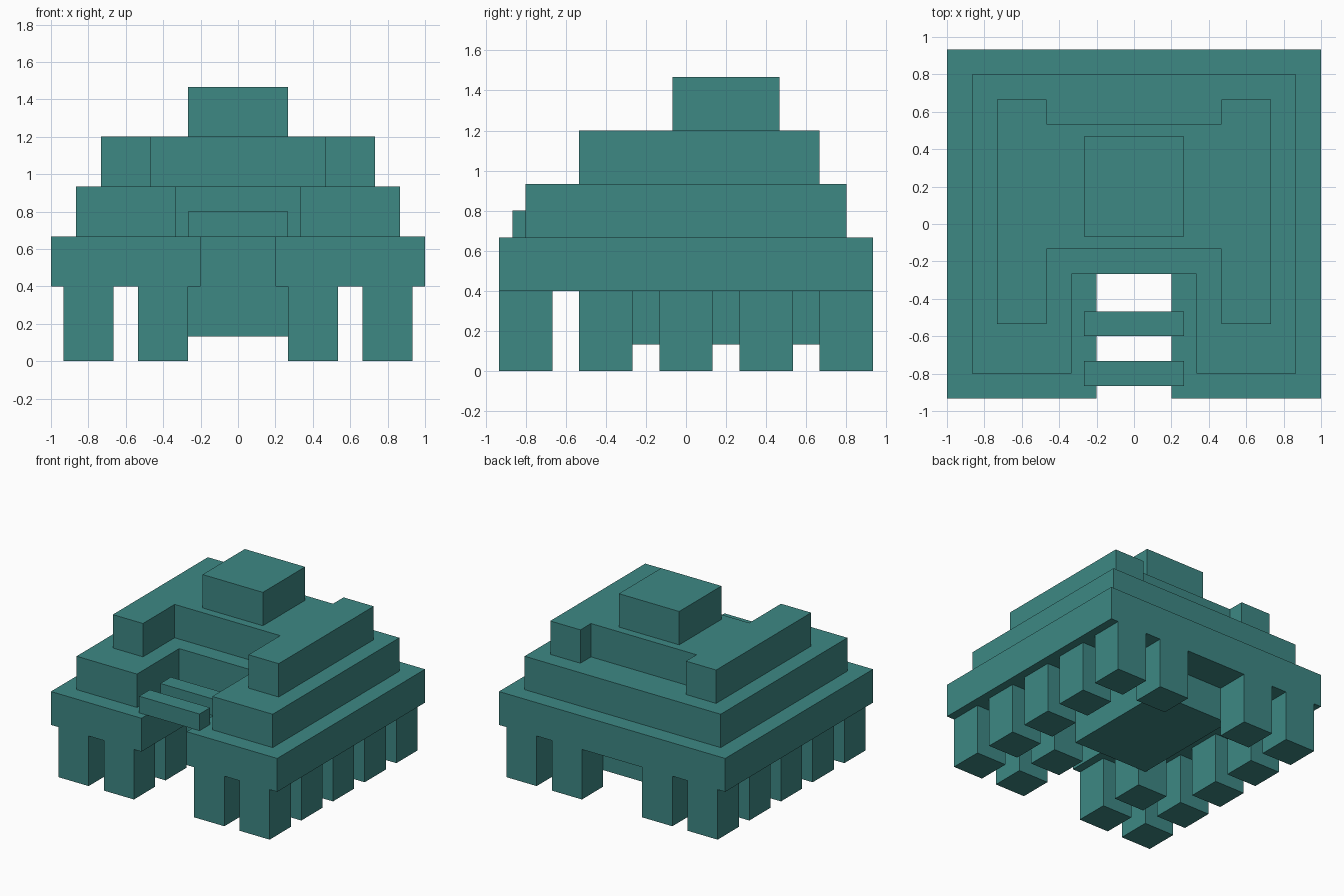
import bpy
import bmesh

if "Cube" in bpy.data.objects:
    bpy.data.objects.remove(bpy.data.objects["Cube"])

U = 1 / 15  # building grid step

teal = bpy.data.materials.new("teal")
teal.diffuse_color = (0.047, 0.246, 0.231, 1)
teal.use_nodes = True
teal.node_tree.nodes["Principled BSDF"].inputs["Base Color"].default_value = teal.diffuse_color


def prism(name, outline, z0, z1):
    """Extrude an outline (grid steps) from z0 to z1."""
    bm = bmesh.new()
    base = bm.faces.new([bm.verts.new((x * U, y * U, z0 * U)) for x, y in outline])
    top = bmesh.ops.extrude_face_region(bm, geom=[base])["geom"]
    verts = [v for v in top if isinstance(v, bmesh.types.BMVert)]
    bmesh.ops.translate(bm, verts=verts, vec=(0, 0, (z1 - z0) * U))
    bmesh.ops.recalc_face_normals(bm, faces=bm.faces[:])
    mesh = bpy.data.meshes.new(name)
    bm.to_mesh(mesh)
    bm.free()
    mesh.materials.append(teal)
    obj = bpy.data.objects.new(name, mesh)
    bpy.context.collection.objects.link(obj)
    return obj


def box(name, x0, x1, y0, y1, z0, z1):
    return prism(name, [(x0, y0), (x1, y0), (x1, y1), (x0, y1)], z0, z1)


def mirrored(half):
    """Complete a right-hand half outline across x = 0."""
    return half + [(-x, y) for x, y in reversed(half)]


# Stepped tiers, the lower two with an entrance notch at the front
prism("lower_tier", mirrored([(3, -4), (3, -14), (15, -14), (15, 14)]), 6, 10)
prism("middle_tier", mirrored([(5, -4), (5, -12), (13, -12), (13, 12)]), 10, 14)
prism("upper_tier", mirrored([(7, -2), (7, -8), (11, -8), (11, 10), (7, 10), (7, 8)]), 14, 18)
box("top_block", -4, 4, -1, 7, 18, 22)

# Bars bridging the entrance notch
for i, y in enumerate((-13, -9)):
    box(f"entrance_bar_{i + 1}", -4, 4, y, y + 2, 10, 12)

# Hanging core under the lower tier
box("core", -5, 5, -4, 10, 2, 6)

# Legs: a full outer row on each side, inner ones at the front and back
legs = [(12, y) for y in (-12, -6, 0, 6, 12)] + [(6, y) for y in (-12, -6, 12)]
for side, label in ((-1, "left"), (1, "right")):
    for i, (x, y) in enumerate(legs):
        cx = side * x
        box(f"{label}_leg_{i + 1}", cx - 2, cx + 2, y - 2, y + 2, 0, 6)
